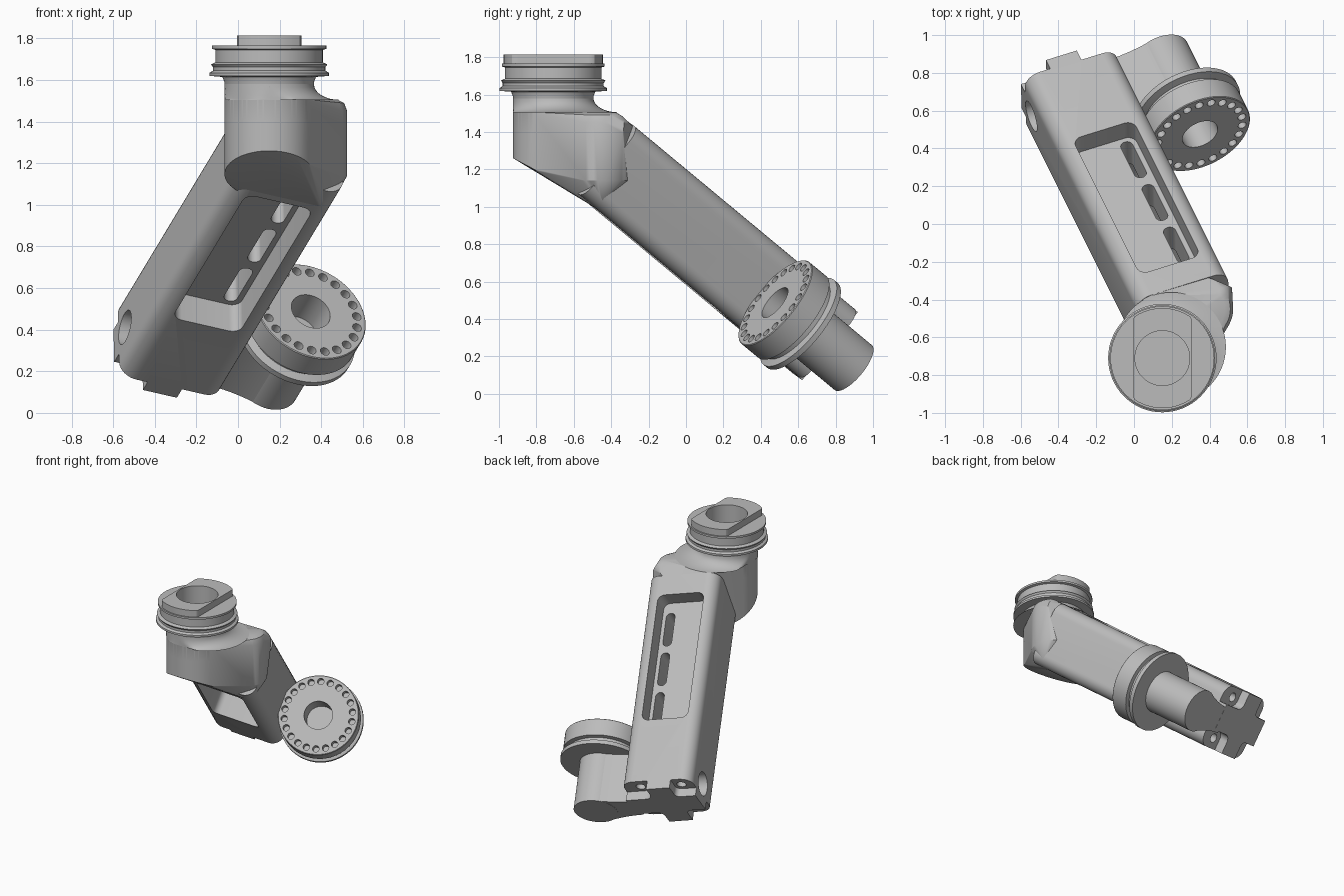
import bpy, bmesh, math
from mathutils import Vector, Matrix

cube = bpy.data.objects.get("Cube")
if cube:
    bpy.data.objects.remove(cube, do_unlink=True)

grey = bpy.data.materials.new("plain grey")
grey.use_nodes = True
grey.diffuse_color = (0.5, 0.5, 0.5, 1)
grey.node_tree.nodes["Principled BSDF"].inputs["Base Color"].default_value = (0.5, 0.5, 0.5, 1)

# Slanted frame: d runs down the arm, u across it, n out of its upper face
d = Vector((-0.5, 1, -0.83)).normalized()
u = Vector((1, 0.31, 0))
u.z = -(u.x * d.x + u.y * d.y) / d.z
u.normalize()
n = u.cross(d)


def frame(x, y, z, origin=(0, 0, 0)):
    m = Matrix((x, y, z)).transposed().to_4x4()
    m.translation = Vector(origin)
    return m


ALONG = frame(n, u, d)       # extrude down the arm
THROUGH = frame(u, d, n)     # extrude through the arm's thickness
ACROSS = frame(d, n, u)      # extrude across the arm's width
HUB = frame(n, u, d, u * 0.36 + n * 0.672)
NECK = Matrix.Translation((0.15, -0.71, 0))


def finish(bm, name, m):
    bmesh.ops.recalc_face_normals(bm, faces=bm.faces)
    bm.transform(m)
    me = bpy.data.meshes.new(name)
    bm.to_mesh(me)
    bm.free()
    me.materials.append(grey)
    ob = bpy.data.objects.new(name, me)
    bpy.context.collection.objects.link(ob)
    return ob


def prism(name, pts, z0, z1, m):
    bm = bmesh.new()
    face = bm.faces.new([bm.verts.new((x, y, z0)) for x, y in pts])
    ext = bmesh.ops.extrude_face_region(bm, geom=[face])
    for v in ext["geom"]:
        if isinstance(v, bmesh.types.BMVert):
            v.co.z = z1
    return finish(bm, name, m)


def rounded(x0, x1, y0, y1, r, steps=8):
    pts = []
    corners = ((x1 - r, y1 - r), (x0 + r, y1 - r), (x0 + r, y0 + r), (x1 - r, y0 + r))
    for i, (cx, cy) in enumerate(corners):
        for k in range(steps + 1):
            a = math.pi / 2 * (i + k / steps)
            pts.append((cx + r * math.cos(a), cy + r * math.sin(a)))
    return pts


def circle(cx, cy, r, seg=48):
    return [(cx + r * math.cos(2 * math.pi * i / seg), cy + r * math.sin(2 * math.pi * i / seg))
            for i in range(seg)]


def lathe(name, profile, m, seg=64):
    bm = bmesh.new()
    vs = [bm.verts.new((r, 0, z)) for r, z in profile]
    edges = [bm.edges.new(p) for p in zip(vs, vs[1:])]
    bmesh.ops.spin(bm, geom=vs + edges, cent=(0, 0, 0), axis=(0, 0, 1),
                   angle=2 * math.pi, steps=seg)
    bmesh.ops.remove_doubles(bm, verts=bm.verts, dist=1e-4)
    return finish(bm, name, m)


def activate(ob):
    bpy.ops.object.select_all(action='DESELECT')
    ob.select_set(True)
    bpy.context.view_layer.objects.active = ob


def cut(ob, *cutters):
    activate(ob)
    for c in cutters:
        mod = ob.modifiers.new("cut", 'BOOLEAN')
        mod.operation, mod.solver, mod.object = 'DIFFERENCE', 'EXACT', c
        bpy.ops.object.modifier_apply(modifier=mod.name)
        bpy.data.objects.remove(c, do_unlink=True)


def cut_pockets(ob):
    pocket = rounded(-0.35, -0.005, -1.045, -0.05, 0.05)
    cut(ob, prism("upper_pocket", pocket, 0.8, 1.1, THROUGH),
        prism("lower_pocket", pocket, 0.3, 0.62, THROUGH))


# Arm with a pocket in each wide face and slots through the web
section = rounded(0.455, 0.925, -0.43, 0.09, 0.085)
arm = prism("arm", section, -1.2, 0.508, ALONG)
cut_pockets(arm)
for s in (-0.205, -0.52, -0.835):
    cut(arm, prism("slot", rounded(-0.098, -0.032, s - 0.13, s + 0.13, 0.032), 0.5, 0.9, THROUGH))

# Side socket, stepped corners and screw holes at the arm's end
cut(arm, prism("socket", circle(0.36, 0.69, 0.085), -0.6, -0.3, ACROSS))
for lo, hi, screw in ((0.79, 1.1, 0.85), (0.3, 0.59, 0.53)):
    cut(arm, prism("outer_step", rounded(lo, hi, -0.6, -0.285, 0.04), 0.445, 0.6, ALONG),
        prism("inner_step", rounded(lo, hi, -0.11, 0.3, 0.05), 0.44, 0.6, ALONG))
    for c in (-0.34, -0.035):
        cut(arm, prism("screw_hole", circle(screw, c, 0.034, 20), 0.36, 0.6, ALONG))

# Elbow blending the upright neck into the slanted arm
bm = bmesh.new()
rings = ((0.15, -0.71, 0.215, 1.505, 0), (0.355, -0.45, 0.125, 1.505, 1.14),
         (0.355, -0.45, 0.155, 1.49, 1.14), (0.355, -0.45, 0.17, 1.45, 1.14))
for cx, cy, r, top, floor in rings:
    for x, y in circle(cx, cy, r):
        arm_top = (0.92 - n.x * x - n.y * y) / n.z
        bm.verts.new((x, y, min(top, arm_top)))
        bm.verts.new((x, y, max(floor, 1.26 - 0.525 * (y + 0.925))))
for a, b in section:
    level = (u.z * b + n.z * a - 1.505) / -d.z
    s = max(level, -1.08 - 0.45 * (a - 0.455))
    bm.verts.new(ALONG @ Vector((a, b, s)))
hull = bmesh.ops.convex_hull(bm, input=bm.verts)
junk = [v for v in hull["geom_interior"] if isinstance(v, bmesh.types.BMVert)]
bmesh.ops.delete(bm, geom=junk, context='VERTS')
elbow = finish(bm, "elbow", Matrix())
cut_pockets(elbow)

# Fillet under the neck, swept toward the arm so the front stays flush
size = 0.075
flare = [(0.215 + size * (1 - math.sin(a)), 1.58 - size * math.cos(a))
         for a in (math.pi / 16 * k for k in range(9))]
fillet = lathe("neck_fillet", [(0, flare[0][1])] + flare + [(0, flare[-1][1])], NECK)
for v in fillet.data.vertices:
    reach = size * (1 - math.sqrt(max(0, 1 - ((1.58 - v.co.z) / size) ** 2)))
    v.co += reach * Vector((0.62, 0.78, 0))
    v.co.x = max(v.co.x, -0.065)
    v.co.y = max(v.co.y, -0.925)

# Neck and grooved collar
collar = lathe("collar", [
    (0, 1.58), (0.145, 1.58), (0.145, 1.765), (0.275, 1.765), (0.275, 1.75), (0.258, 1.745),
    (0.258, 1.685), (0.28, 1.675), (0.27, 1.662), (0.27, 1.645), (0.287, 1.635), (0.287, 1.62),
    (0.225, 1.615), (0.215, 1.59), (0.215, 1.4), (0, 1.4)], NECK)
tang = prism("collar_tang", [(max(-0.155, min(0.155, x)), y) for x, y in circle(0, 0, 0.265, 64)],
             1.76, 1.815, NECK)
cut(tang, prism("bore", circle(0, 0, 0.145, 64), 1.7, 1.9, NECK))

# Grooved hub with a ring of blind holes
hub = lathe("hub", [
    (0, 0.1), (0.1, 0.1), (0.1, -0.075), (0.28, -0.075), (0.284, -0.071), (0.284, 0.055),
    (0.255, 0.06), (0.255, 0.09), (0.295, 0.1), (0.295, 0.13), (0, 0.13)], HUB)
for i in range(22):
    a = 2 * math.pi * i / 22
    cut(hub, prism("hole", circle(0.24 * math.cos(a), 0.24 * math.sin(a), 0.023, 16),
                   -0.12, -0.02, HUB))

# Hub shaft and the waisted web that ties it to the arm
shaft = prism("hub_shaft", circle(0, 0, 0.156), 0.12, 0.508, HUB)
waist = []
for side in (1, -1):
    for k in range(13):
        t = k / 12 if side > 0 else 1 - k / 12
        waist.append((side * (0.095 + 0.05 * t * t), -0.32 + 0.27 * t))
web = prism("shaft_web", waist, 0.13, 0.507, HUB)

for ob in (arm, elbow, fillet, collar, tang, hub, shaft, web):
    activate(ob)
    bpy.ops.object.shade_smooth_by_angle(angle=math.radians(30))
